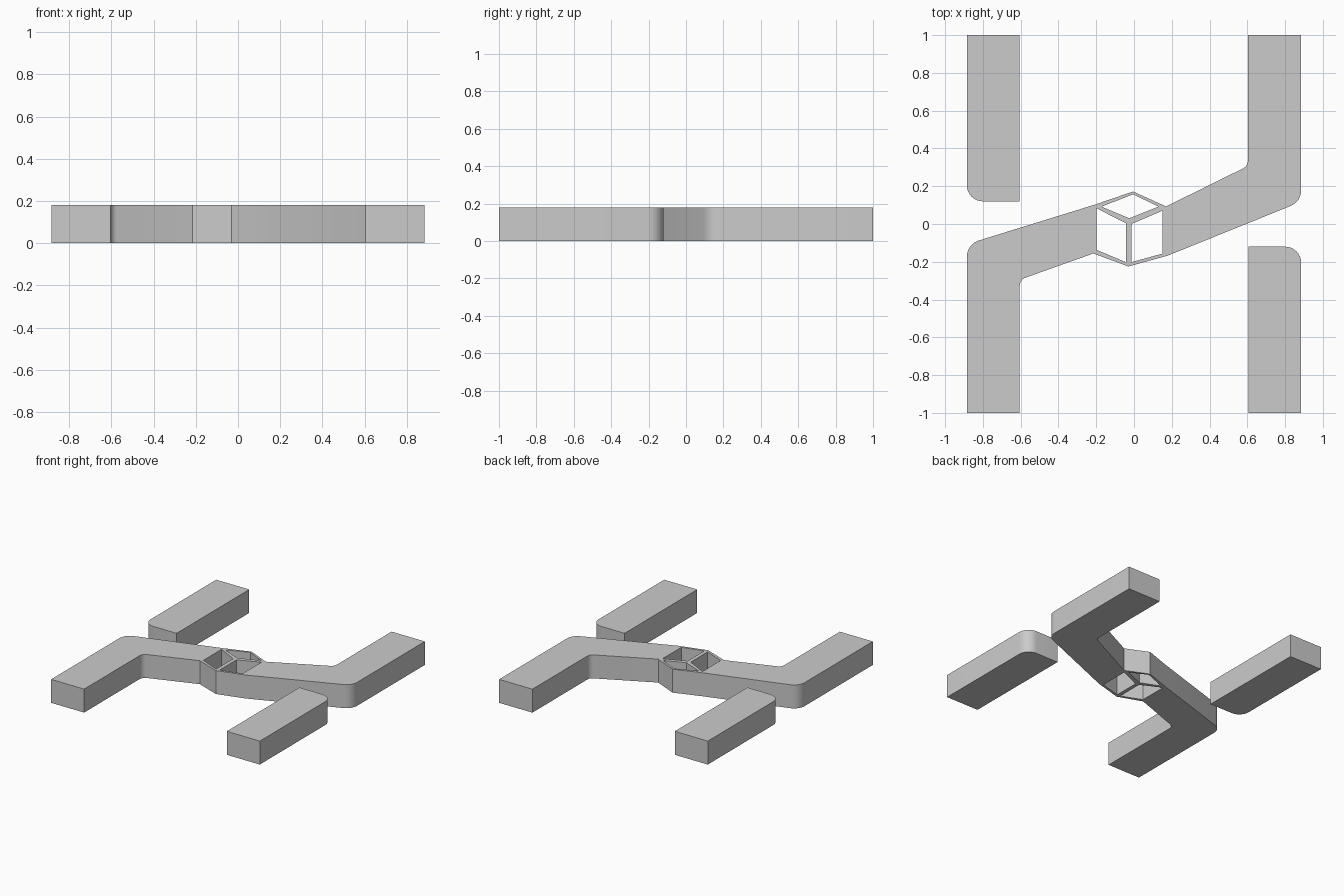
import bpy, bmesh, math
from mathutils import Vector

if "Cube" in bpy.data.objects:
    bpy.data.objects.remove(bpy.data.objects["Cube"])

H = 0.18  # slab height


def rounded(points, steps=8):
    """Outline from (x, y, radius) corners; a radius of 0 stays sharp."""
    out, n = [], len(points)
    for i, (x, y, r) in enumerate(points):
        p = Vector((x, y))
        if r == 0:
            out.append(p)
            continue
        a = (Vector(points[i - 1][:2]) - p).normalized()
        b = (Vector(points[(i + 1) % n][:2]) - p).normalized()
        half = a.angle(b) / 2
        c = p + (a + b).normalized() * (r / math.sin(half))
        d = r / math.tan(half)
        s, e = p + a * d - c, p + b * d - c
        a0 = math.atan2(s.y, s.x)
        sweep = (math.atan2(e.y, e.x) - a0 + math.pi) % (2 * math.pi) - math.pi
        for k in range(steps + 1):
            t = a0 + sweep * k / steps
            out.append(c + r * Vector((math.cos(t), math.sin(t))))
    return out


def slab(name, outline, holes=()):
    """Fill an outline with optional openings and extrude it upward."""
    bm = bmesh.new()
    edges = []
    for loop in (outline, *holes):
        vs = [bm.verts.new((p[0], p[1], 0)) for p in loop]
        edges += [bm.edges.new((vs[i - 1], vs[i])) for i in range(len(vs))]
    bmesh.ops.triangle_fill(bm, edges=edges, use_beauty=True, use_dissolve=False)
    ext = bmesh.ops.extrude_face_region(bm, geom=bm.faces[:], use_keep_orig=True)
    bmesh.ops.translate(bm, vec=(0, 0, H),
                        verts=[g for g in ext["geom"] if isinstance(g, bmesh.types.BMVert)])
    bmesh.ops.recalc_face_normals(bm, faces=bm.faces[:])
    me = bpy.data.meshes.new(name)
    bm.to_mesh(me)
    bm.free()
    ob = bpy.data.objects.new(name, me)
    bpy.context.collection.objects.link(ob)
    bpy.ops.object.select_all(action='DESELECT')
    ob.select_set(True)
    bpy.context.view_layer.objects.active = ob
    bpy.ops.object.shade_smooth_by_angle(angle=math.radians(30))
    return ob


# Two loose bars, one the half-turn of the other
bar = [(-0.885, 1, 0), (-0.885, 0.12, 0.085), (-0.605, 0.12, 0), (-0.605, 1, 0)]
slab("back_left_bar", rounded(bar))
slab("front_right_bar", rounded([(-x, -y, r) for x, y, r in bar]))

# Two legs joined by a diagonal bridge with a hexagonal frame in the middle
body = [(-0.885, -1, 0), (-0.605, -1, 0), (-0.605, -0.295, 0.045),
        (-0.215, -0.156, 0), (-0.03, -0.225, 0), (0.18, -0.167, 0),
        (0.885, 0.118, 0.09), (0.885, 1, 0), (0.603, 1, 0),
        (0.603, 0.307, 0.045), (0.17, 0.093, 0), (-0.005, 0.172, 0),
        (-0.206, 0.103, 0), (-0.885, -0.107, 0.09)]

# Three openings that leave narrow struts
top_hole = [(-0.172, 0.092), (-0.025, 0.03), (0.13, 0.092), (-0.005, 0.157)]
left_hole = [(-0.198, 0.083), (-0.198, -0.137), (-0.043, -0.202), (-0.043, 0.004)]
right_hole = [(-0.014, 0.0), (-0.014, -0.202), (0.15, -0.157), (0.15, 0.07)]
slab("bridge_with_legs", rounded(body), (top_hole, left_hole, right_hole))
